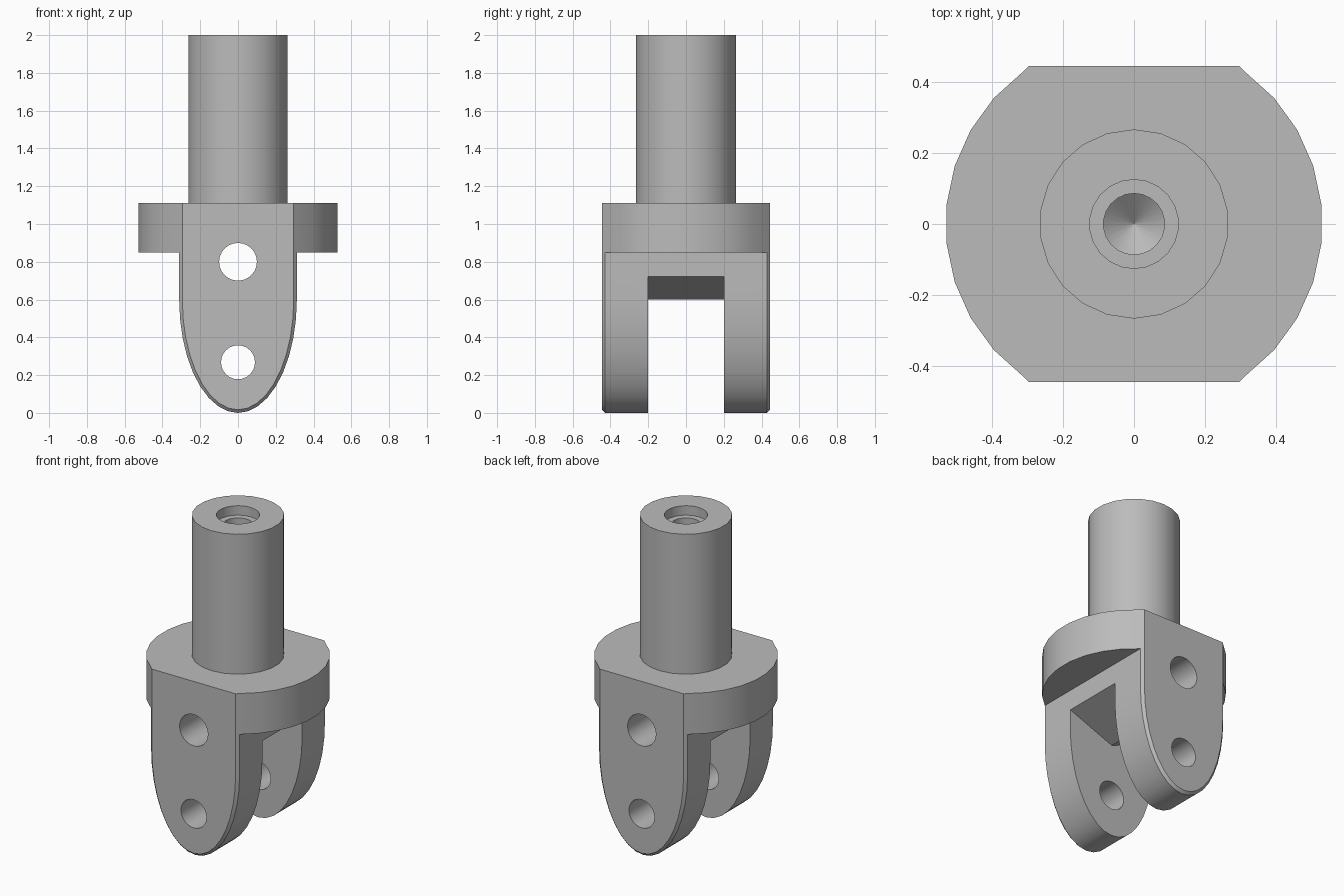
import bpy, bmesh
from math import sin, cos, pi, radians

if "Cube" in bpy.data.objects:
    bpy.data.objects.remove(bpy.data.objects["Cube"], do_unlink=True)

steel = bpy.data.materials.new("steel grey")
steel.use_nodes = True
steel.diffuse_color = (0.5, 0.5, 0.5, 1)
steel.node_tree.nodes["Principled BSDF"].inputs["Base Color"].default_value = (0.5, 0.5, 0.5, 1)


def loft(name, rings):
    """Closed solid through rings that share a vertex count."""
    bm = bmesh.new()
    loops = [[bm.verts.new(p) for p in ring] for ring in rings]
    n = len(loops[0])
    for a, b in zip(loops, loops[1:]):
        for i in range(n):
            bm.faces.new((a[i], a[(i + 1) % n], b[(i + 1) % n], b[i]))
    bm.faces.new(loops[0])
    bm.faces.new(loops[-1])
    bmesh.ops.recalc_face_normals(bm, faces=bm.faces)
    mesh = bpy.data.meshes.new(name)
    bm.to_mesh(mesh)
    bm.free()
    mesh.materials.append(steel)
    obj = bpy.data.objects.new(name, mesh)
    bpy.context.collection.objects.link(obj)
    return obj


def activate(obj):
    bpy.ops.object.select_all(action='DESELECT')
    obj.select_set(True)
    bpy.context.view_layer.objects.active = obj


def combine(target, tool, operation):
    activate(target)
    mod = target.modifiers.new(operation, 'BOOLEAN')
    mod.operation, mod.object, mod.solver = operation, tool, 'EXACT'
    bpy.ops.object.modifier_apply(modifier=mod.name)
    bpy.data.objects.remove(tool, do_unlink=True)


def circle(r, n, start=0.0):
    return [(r * cos(start + 2 * pi * i / n), r * sin(start + 2 * pi * i / n)) for i in range(n)]


# Flange: round disc with a flat at front and back
FLAT, FACE = 0.445, 0.295
side = [(0.53 * cos(radians(a)), 0.53 * sin(radians(a))) for a in range(-54, 55, 12)]
half = [(FACE, -FLAT)] + side + [(FACE, FLAT)]
outline = half + [(-x, -y) for x, y in half]
yoke = loft("yoke", [[(x, y, z) for x, y in outline] for z in (0.85, 1.11)])

# Fork block: rounded tongue outline with chamfered front and back rims
edge_x, edge_y = side[-1]


def tongue(half_width, y):
    height = 0.6 - (edge_x - half_width)
    arc = [(half_width * cos(pi * i / 18), y, 0.6 - height * sin(pi * i / 18)) for i in range(19)]
    return [(half_width, y, 1.04)] + arc + [(-half_width, y, 1.04)]


fork = loft("fork", [tongue(FACE, -FLAT), tongue(edge_x, -edge_y),
                     tongue(edge_x, edge_y), tongue(FACE, FLAT)])
combine(yoke, fork, 'UNION')

# Slot between the legs, with a ridged ceiling
slot = [(-0.5, -0.1), (0.5, -0.1), (0.5, 0.794), (0, 0.6), (-0.5, 0.794)]
combine(yoke, loft("slot", [[(x, y, z) for x, z in slot] for y in (-0.2, 0.2)]), 'DIFFERENCE')

# Pin holes through front and back
for r, height in ((0.1, 0.8), (0.09, 0.268)):
    pin = [[(x, y, z + height) for x, z in circle(r, 24)] for y in (-0.6, 0.6)]
    combine(yoke, loft("pin_hole", pin), 'DIFFERENCE')

# Shaft with a stepped bore ending in a drill point
shaft = loft("shaft", [[(x, y, z) for x, y in circle(r, 22, pi / 2)] for r, z in
                       ((0.266, 1.11), (0.266, 2), (0.125, 2), (0.125, 1.94),
                        (0.086, 1.94), (0.086, 1.6), (0.001, 1.53))])

for part in (yoke, shaft):
    activate(part)
    bpy.ops.object.shade_smooth_by_angle(angle=radians(30))
